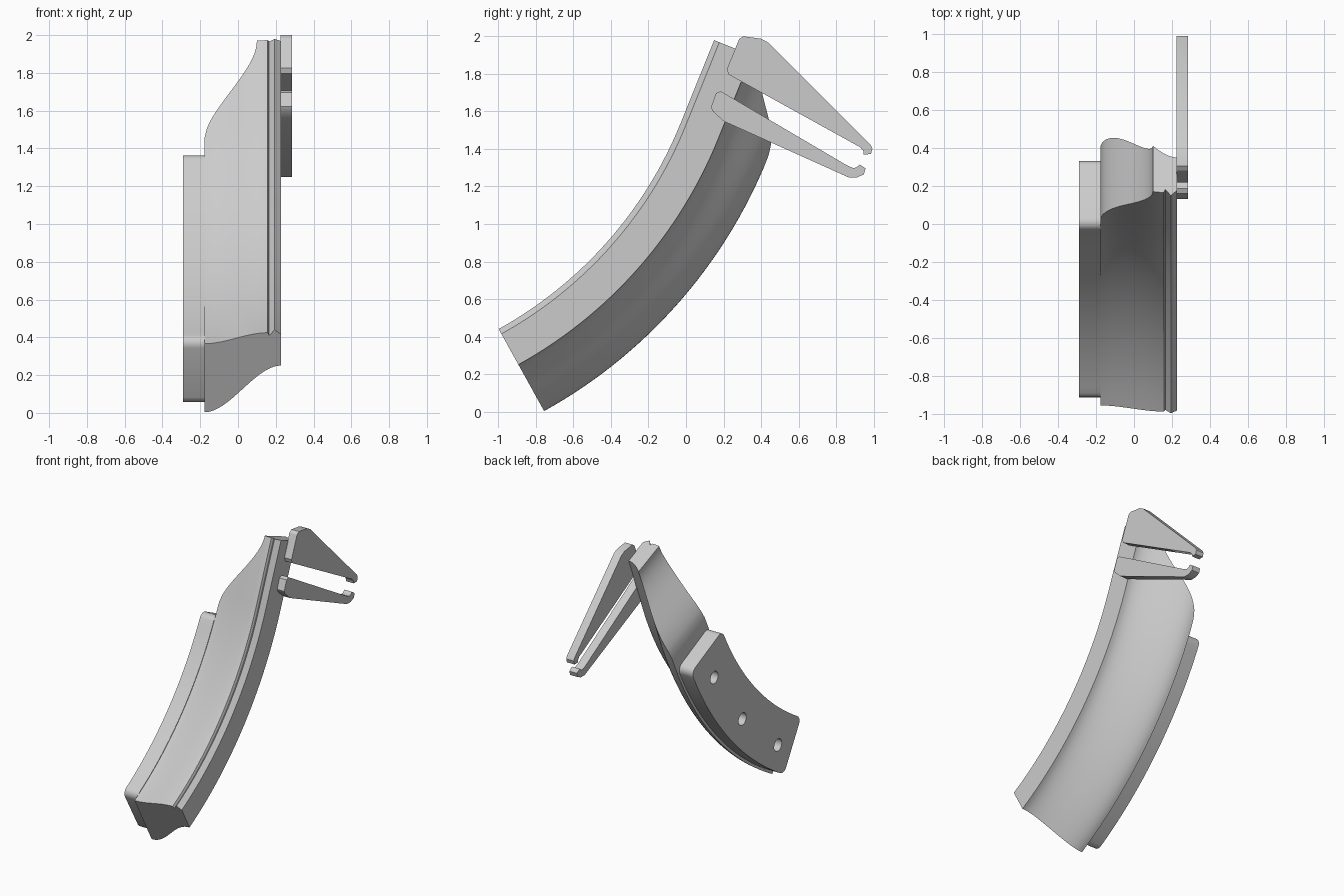
import bpy, bmesh, math
from mathutils import Matrix

cube = bpy.data.objects.get("Cube")
if cube:
    bpy.data.objects.remove(cube, do_unlink=True)

grey = bpy.data.materials.new("plain grey")
grey.use_nodes = True
grey.diffuse_color = (0.6, 0.6, 0.6, 1)
grey.node_tree.nodes["Principled BSDF"].inputs["Base Color"].default_value = (0.6, 0.6, 0.6, 1)

# Sweep path in the side plane: an arc followed by a straight run
CY, CZ, R = -2.06, 2.356, 2.19
A0, A1 = math.radians(29), math.radians(68)
ARC, RUN = R * (A1 - A0), 0.479


def on_arc(a, d):
    return CY + (R + d) * math.sin(a), CZ - (R + d) * math.cos(a)


def on_path(s, d):
    y, z = on_arc(A0 + min(s, ARC) / R, d)
    extra = max(0, s - ARC)
    return y + extra * math.cos(A1), z + extra * math.sin(A1)


def ease(t):
    t = min(1, max(0, t))
    return t * t * (3 - 2 * t)


def finish(name, bm, angle=30):
    bmesh.ops.recalc_face_normals(bm, faces=bm.faces)
    mesh = bpy.data.meshes.new(name)
    bm.to_mesh(mesh)
    bm.free()
    mesh.materials.append(grey)
    obj = bpy.data.objects.new(name, mesh)
    bpy.context.collection.objects.link(obj)
    smooth(obj, angle)
    return obj


def smooth(obj, angle=30):
    bpy.ops.object.select_all(action='DESELECT')
    obj.select_set(True)
    bpy.context.view_layer.objects.active = obj
    bpy.ops.object.shade_smooth_by_angle(angle=math.radians(angle))


def slab(name, outline, x0, x1):
    """Extrude a side-plane outline across x."""
    bm = bmesh.new()
    face = bm.faces.new([bm.verts.new((x0, y, z)) for y, z in outline])
    new = bmesh.ops.extrude_face_region(bm, geom=[face])["geom"]
    bmesh.ops.translate(bm, vec=(x1 - x0, 0, 0),
                        verts=[v for v in new if isinstance(v, bmesh.types.BMVert)])
    return finish(name, bm)


# Curved body: cross-section swept along the path, its back end tapering
LEFT, RIGHT, LIP = -0.178, 0.228, 0.157


def section(x_min):
    pts = []
    for i in range(13):                       # dished upper surface
        x = x_min + (LIP - x_min) * i / 12
        pts.append((x, 0.018 + 0.067 * ease((LIP - x) / (LIP - LEFT))))
    pts += [(0.165, 0.036), (0.194, 0), (RIGHT, 0.03)]   # groove and ridge
    for i in range(21):                       # S-shaped underside
        x = RIGHT + (x_min - RIGHT) * i / 20
        pts.append((x, 0.217 + 0.283 * ease((RIGHT - x) / (RIGHT - LEFT))))
    return pts


bm = bmesh.new()
stations = [ARC * i / 32 for i in range(33)] + [ARC + RUN * i / 20 for i in range(1, 21)]
rings = []
for s in stations:
    x_min = LEFT + 0.278 * ease((s - ARC - RUN + 0.55) / 0.55)
    rings.append([bm.verts.new((x, *on_path(s, d))) for x, d in section(x_min)])
for a, b in zip(rings, rings[1:]):
    for i in range(len(a)):
        j = (i + 1) % len(a)
        bm.faces.new((a[i], a[j], b[j], b[i]))
bm.faces.new(rings[0])
bm.faces.new(rings[-1])
finish("curved_body", bm)

# Mounting plate: rounded strip bent along the same arc
MID = R + 0.28
l0, l1, d0, d1, r = MID * math.radians(29.8), MID * math.radians(64.5), 0.08, 0.48, 0.05
outline = []
for cl, cd, start in ((l1 - r, d1 - r, 0), (l0 + r, d1 - r, 90),
                      (l0 + r, d0 + r, 180), (l1 - r, d0 + r, 270)):
    for k in range(7):
        t = math.radians(start + 15 * k)
        outline.append((cl + r * math.cos(t), cd + r * math.sin(t)))
    if start in (0, 180):                     # points along the long edges
        n = 30
        for k in range(1, n):
            f = k / n if start == 0 else 1 - k / n
            outline.append((l1 - r + (l0 - l1 + 2 * r) * f, d1 if start == 0 else d0))
plate = slab("mounting_plate", [on_arc(l / MID, d) for l, d in outline], -0.29, LEFT)

# Three bolt holes through the plate
bm = bmesh.new()
for deg in (34, 46.5, 59):
    y, z = on_arc(math.radians(deg), 0.31)
    bmesh.ops.create_cone(bm, cap_ends=True, segments=32, radius1=0.045, radius2=0.045, depth=0.4,
                          matrix=Matrix.Translation((-0.25, y, z)) @ Matrix.Rotation(math.pi / 2, 4, 'Y'))
cutter = finish("hole_cutter", bm)
cutter.hide_render = True
cut = plate.modifiers.new("holes", 'BOOLEAN')
cut.operation, cut.solver, cut.object = 'DIFFERENCE', 'EXACT', cutter
bpy.context.view_layer.update()
mesh = bpy.data.meshes.new_from_object(plate.evaluated_get(bpy.context.evaluated_depsgraph_get()))
plate.modifiers.clear()
plate.data = mesh
bpy.data.objects.remove(cutter, do_unlink=True)
smooth(plate)

# Pair of flat tapering arms on the side
slab("upper_arm", [(.218, 1.825), (.283, 1.985), (.305, 2), (.40, 1.987), (.436, 1.968),
                   (.985, 1.42), (.993, 1.40), (.985, 1.372), (.947, 1.371), (.944, 1.39),
                   (.93, 1.408), (.226, 1.797)], RIGHT - 0.004, 0.286)
slab("lower_arm", [(.133, 1.622), (.16, 1.697), (.186, 1.707), (.855, 1.314), (.89, 1.298),
                   (.908, 1.301), (.925, 1.317), (.957, 1.296), (.947, 1.264), (.91, 1.248),
                   (.867, 1.248), (.20, 1.548), (.143, 1.60)], RIGHT - 0.004, 0.286)
